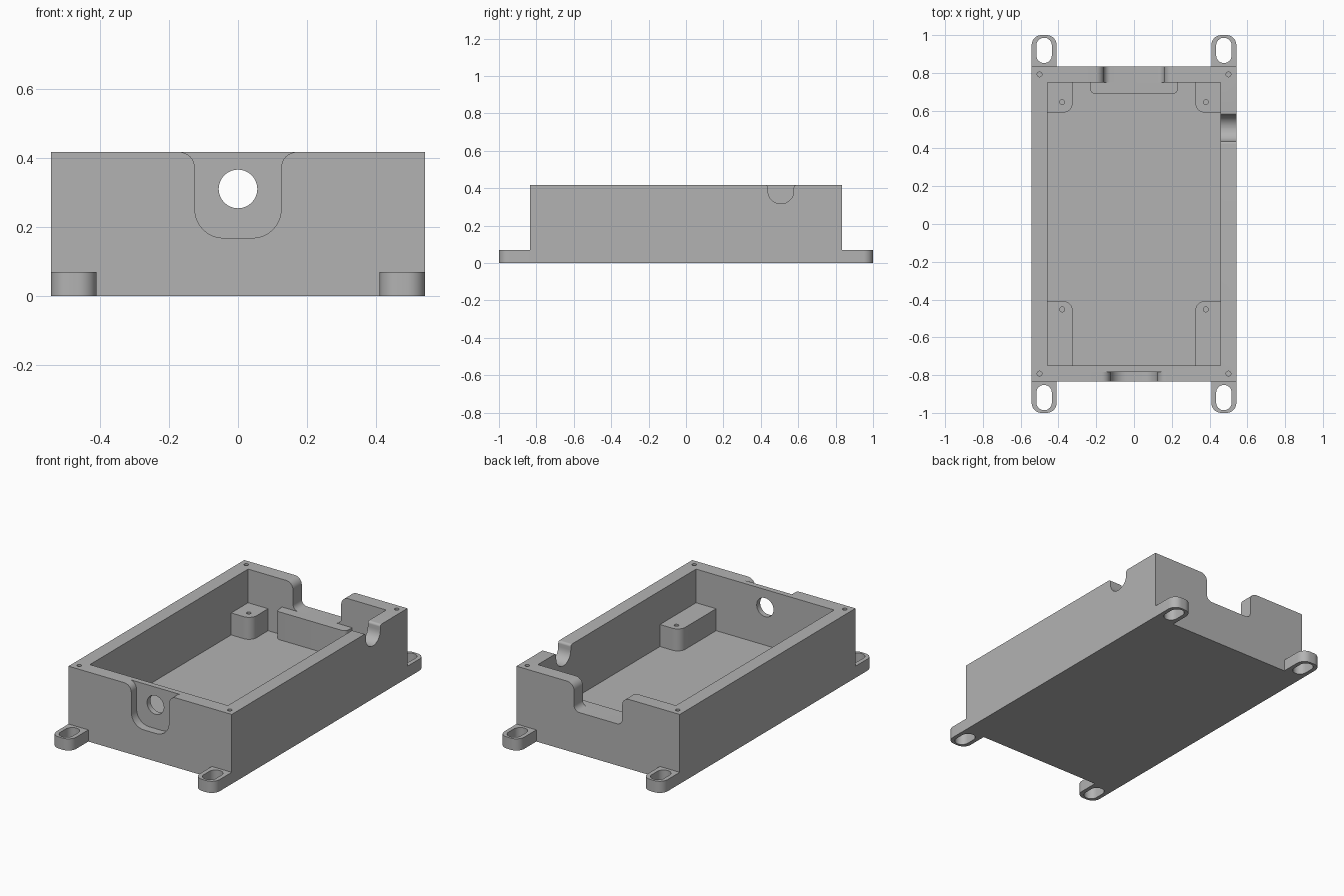
import bpy, bmesh, math
from mathutils import Vector

if "Cube" in bpy.data.objects:
    bpy.data.objects.remove(bpy.data.objects["Cube"])

grey = bpy.data.materials.new("plain grey")
grey.diffuse_color = (0.45, 0.45, 0.45, 1)
grey.use_nodes = True
grey.node_tree.nodes["Principled BSDF"].inputs["Base Color"].default_value = grey.diffuse_color


def rounded(corners, steps=8):
    """Outline from (u, v, radius) corners, each corner filleted."""
    pts, n = [], len(corners)
    for i, (u, v, r) in enumerate(corners):
        p = Vector((u, v))
        if r == 0:
            pts.append(p)
            continue
        a = (Vector(corners[i - 1][:2]) - p).normalized()
        b = (Vector(corners[(i + 1) % n][:2]) - p).normalized()
        c = p + (a + b) * r  # right-angled corners
        for k in range(steps + 1):
            t = k / steps * math.pi / 2
            pts.append(c - b * r * math.cos(t) - a * r * math.sin(t))
    return [p for i, p in enumerate(pts) if (p - pts[i - 1]).length > 1e-5]


def rect(u0, u1, v0, v1, r=0):
    return rounded([(u0, v0, r), (u1, v0, r), (u1, v1, r), (u0, v1, r)])


def circle(u, v, r):
    return rect(u - r, u + r, v - r, v + r, r)


def notch(c, half, bottom, r, flare):
    """Open-topped notch with rounded bottom and flared rim."""
    out, hi = half + flare, TOP + 0.05
    return rounded([(c - out, hi, 0), (c - out, TOP, 0), (c - half, TOP, flare),
                    (c - half, bottom, r), (c + half, bottom, r),
                    (c + half, TOP, flare), (c + out, TOP, 0), (c + out, hi, 0)])


def prism(name, outline, axis, w0, w1):
    put = {'x': lambda u, v, w: (w, u, v),
           'y': lambda u, v, w: (u, w, v),
           'z': lambda u, v, w: (u, v, w)}[axis]
    bm = bmesh.new()
    lo = [bm.verts.new(put(p.x, p.y, w0)) for p in outline]
    hi = [bm.verts.new(put(p.x, p.y, w1)) for p in outline]
    bm.faces.new(lo)
    bm.faces.new(hi)
    for i in range(len(lo)):
        bm.faces.new((lo[i - 1], lo[i], hi[i], hi[i - 1]))
    bmesh.ops.recalc_face_normals(bm, faces=bm.faces)
    me = bpy.data.meshes.new(name)
    bm.to_mesh(me)
    bm.free()
    me.materials.append(grey)
    ob = bpy.data.objects.new(name, me)
    bpy.context.collection.objects.link(ob)
    return ob


def activate(ob):
    bpy.ops.object.select_all(action='DESELECT')
    ob.select_set(True)
    bpy.context.view_layer.objects.active = ob


def cut(ob, *args):
    tool = prism("cutter", *args)
    m = ob.modifiers.new("cut", 'BOOLEAN')
    m.operation, m.solver, m.object = 'DIFFERENCE', 'EXACT', tool
    activate(ob)
    bpy.ops.object.modifier_apply(modifier=m.name)
    bpy.data.objects.remove(tool)


def finish(ob, mirror=None):
    if mirror:
        m = ob.modifiers.new("mirror", 'MIRROR')
        m.use_axis = mirror
        m.use_mirror_merge = False
        activate(ob)
        bpy.ops.object.modifier_apply(modifier=m.name)
    activate(ob)
    bpy.ops.object.shade_smooth_by_angle(angle=math.radians(30))


TOP, FLOOR = 0.417, 0.083
X, Y = 0.5417, 0.8333        # outer half sizes
IX, IY = 0.4583, 0.75        # cavity half sizes

# Open tray
tray = prism("tray", rect(-X, X, -Y, Y), 'z', 0, TOP)
cut(tray, rect(-IX, IX, -IY, IY), 'z', FLOOR, 0.6)
# Front recess and its round hole
cut(tray, notch(0, 0.125, 0.168, 0.083, 0.046), 'y', -0.9, -0.783)
cut(tray, circle(0, 0.31, 0.056), 'y', -0.9, -0.7)
# Back opening and right cable notch
cut(tray, notch(0, 0.16, 0.25, 0.035, 0.045), 'y', 0.72, 0.9)
cut(tray, notch(0.507, 0.069, 0.317, 0.068, 0.014), 'x', 0.43, 0.6)
# Lid screw holes in the rim
for sx in (-1, 1):
    for sy in (-1, 1):
        cut(tray, circle(sx * 0.5, sy * 0.792, 0.013), 'z', 0.25, 0.5)
finish(tray)

# Corner support posts, mirrored left to right
posts = (("back_post", [(IX, 0.59, 0), (IX, IY, 0), (0.325, IY, 0), (0.325, 0.59, 0.05)], 0.645),
         ("front_post", [(IX, -0.408, 0), (IX, -IY, 0), (0.325, -IY, 0), (0.325, -0.408, 0.05)], -0.452))
for name, corners, hole_y in posts:
    post = prism(name, rounded(corners), 'z', FLOOR, 0.215)
    cut(post, circle(0.38, hole_y, 0.013), 'z', 0.11, 0.3)
    finish(post, (True, False, False))

# Ledge behind the back opening
ledge = prism("back_ledge", rounded([(-0.232, IY, 0), (-0.232, 0.69, 0.025),
                                     (0.232, 0.69, 0.025), (0.232, IY, 0)]), 'z', FLOOR, 0.25)
finish(ledge)

# Slotted mounting feet, mirrored to all corners
foot = prism("mounting_feet", rounded([(0.41, Y, 0), (X, Y, 0), (X, 1, 0.052), (0.41, 1, 0.052)]), 'z', 0, 0.07)
cut(foot, rect(0.435, 0.517, 0.852, 0.986, 0.0409), 'z', -0.1, 0.2)
finish(foot, (True, True, False))
